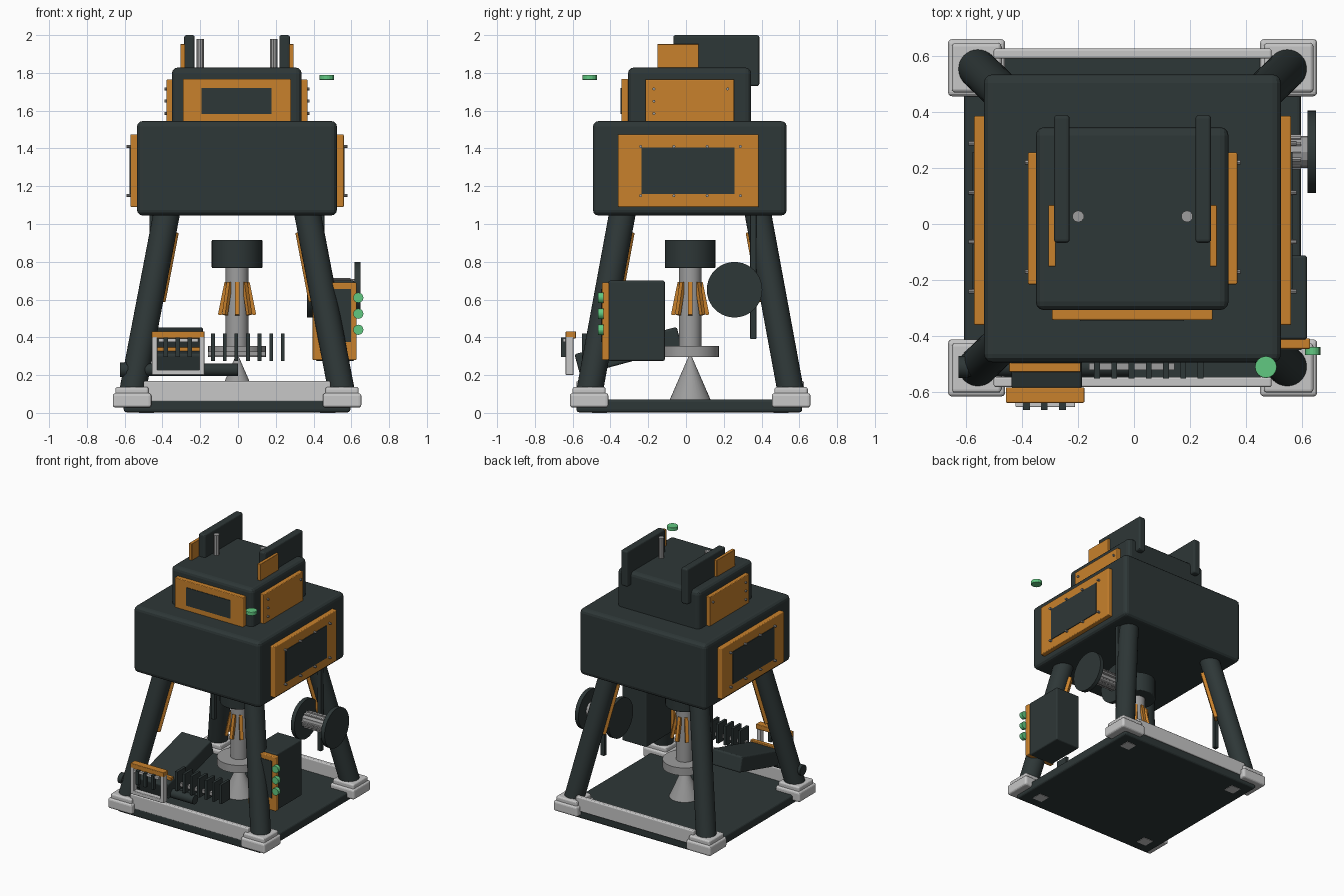
import bpy, math
from mathutils import Vector, Matrix

cube = bpy.data.objects.get("Cube")
if cube:
    bpy.data.objects.remove(cube, do_unlink=True)


def material(name, rgb):
    m = bpy.data.materials.new(name)
    m.use_nodes = True
    m.diffuse_color = (*rgb, 1)
    m.node_tree.nodes["Principled BSDF"].inputs["Base Color"].default_value = (*rgb, 1)
    return m


DARK = material("dark slate", (0.027, 0.038, 0.038))
ORANGE = material("orange", (0.58, 0.22, 0.025))
PALE = material("pale grey", (0.57, 0.57, 0.57))
GREY = material("mid grey", (0.34, 0.34, 0.34))
GREEN = material("green", (0.12, 0.58, 0.22))
CX, CY = -0.005, 0.022     # centre of the tower


def finish(o, name, mat, bevel=0):
    o.name = name
    o.data.materials.append(mat)
    if bevel:
        b = o.modifiers.new("bevel", 'BEVEL')
        b.width = bevel
        b.segments = 3
    return o


def box(name, mat, x, y, z, bevel=0, tilt=0):
    """Box from (min, max) pairs, optionally tilted about x."""
    spans = (x, y, z)
    bpy.ops.mesh.primitive_cube_add(size=1, location=[(a + b) / 2 for a, b in spans],
                                    rotation=(tilt, 0, 0))
    o = bpy.context.object
    o.data.transform(Matrix.Diagonal([b - a for a, b in spans] + [1]))
    return finish(o, name, mat, bevel)


def rod(name, mat, start, end, r, r2=None, sides=32, bevel=0):
    """Cylinder or cone between two points."""
    a, b = Vector(start), Vector(end)
    d = b - a
    bpy.ops.mesh.primitive_cone_add(vertices=sides, radius1=r, radius2=r if r2 is None else r2,
                                    depth=d.length, location=(a + b) / 2,
                                    rotation=d.to_track_quat('Z', 'Y').to_euler())
    o = bpy.context.object
    if sides > 16:
        bpy.ops.object.shade_smooth_by_angle(angle=math.radians(35))
    return finish(o, name, mat, bevel)


def mirror_x(s, a, b):
    """Span at distance a..b from the centre plane on side s."""
    return tuple(sorted((CX + s * a, CX + s * b)))


# Base plate, rails, feet and legs
box("base_plate", DARK, (-0.605, 0.595), (-0.58, 0.615), (0.003, 0.072), 0.015)
for name, y in (("front_rail", -0.563), ("back_rail", 0.607)):
    box(name, PALE, (-0.5, 0.49), (y - 0.018, y + 0.018), (0.06, 0.168), 0.008)
for sx in (-1, 1):
    for sy in (-1, 1):
        tag = ("front" if sy < 0 else "back") + ("_left" if sx > 0 else "_right")
        fx, fy = CX + sx * 0.556, CY + sy * 0.535
        box("foot_" + tag, PALE, (fx - 0.102, fx + 0.102), (fy - 0.102, fy + 0.102), (0.028, 0.105), 0.015)
        box("foot_cap_" + tag, PALE, (fx - 0.088, fx + 0.088), (fy - 0.088, fy + 0.088), (0.09, 0.137), 0.012)
        px, py = CX + sx * 0.48, CY + sy * 0.48
        box("under_pad_" + tag, PALE, (px - 0.04, px + 0.04), (py - 0.04, py + 0.04), (0, 0.01))
        low = Vector((fx, fy, 0.1))
        high = Vector((CX + sx * 0.372, CY + sy * 0.358, 1.06))
        rod("leg_" + tag, DARK, low, high, 0.07)
        # Orange strip on the inner side of the leg
        axis = (high - low).normalized()
        inward = Vector((-sx, -sy, 0))
        inward = (inward - axis * inward.dot(axis)).normalized()
        strip = box("leg_strip_" + tag, ORANGE, (-0.03, 0.03), (-0.014, 0.014), (-0.19, 0.19), 0.004)
        turn = Matrix((inward.cross(axis), inward, axis)).transposed().to_4x4()
        strip.matrix_world = Matrix.Translation(low.lerp(high, 0.72) + inward * 0.074) @ turn

# Main housing and upper housing
box("main_housing", DARK, (-0.535, 0.524), (-0.493, 0.533), (1.045, 1.545), 0.03)
box("upper_housing", DARK, (-0.35, 0.337), (-0.307, 0.345), (1.5, 1.828), 0.03)
box("front_panel", ORANGE, (-0.292, 0.28), (-0.342, -0.3), (1.53, 1.768), 0.005)
box("front_window", DARK, (-0.193, 0.178), (-0.346, -0.339), (1.583, 1.72))

# Side panels, windows, bolts, fins and hanging straps
for s, tag in ((-1, "right"), (1, "left")):
    box("main_panel_" + tag, ORANGE, mirror_x(s, 0.51, 0.565), (-0.36, 0.385), (1.09, 1.475), 0.006)
    box("main_window_" + tag, DARK, mirror_x(s, 0.563, 0.57), (-0.235, 0.257), (1.16, 1.405))
    for i in range(4):
        for z in (1.15, 1.41):
            y = -0.24 + i * 0.176
            rod(f"main_bolt_{tag}", GREY, (CX + s * 0.56, y, z), (CX + s * 0.584, y, z), 0.008, sides=8)
    box("upper_panel_" + tag, ORANGE, mirror_x(s, 0.33, 0.373), (-0.215, 0.255), (1.53, 1.765), 0.005)
    for z in (1.585, 1.65, 1.715):
        for y in (-0.17, 0.22):
            if y < 0 or z > 1.7:
                rod(f"upper_bolt_{tag}", GREY, (CX + s * 0.37, y, z), (CX + s * 0.384, y, z), 0.008, sides=8)
    box("fin_" + tag, DARK, mirror_x(s, 0.224, 0.28), (-0.067, 0.388), (1.73, 2.0), 0.012)
    box("fin_plate_" + tag, ORANGE, mirror_x(s, 0.275, 0.3), (-0.152, 0.067), (1.75, 1.952), 0.003)
    rod("antenna_" + tag, GREY, (CX + s * 0.194, 0.027, 1.8), (CX + s * 0.194, 0.027, 1.98), 0.021, sides=10)
    box("strap_" + tag, DARK, mirror_x(s, 0.43, 0.463), (0.34, 0.372), (0.39, 1.06), 0.004)

# Floating green beacon
rod("beacon", GREEN, (0.47, -0.51, 1.762), (0.47, -0.51, 1.79), 0.039, sides=16, bevel=0.004)

# Central drill column
rod("drill_motor", DARK, (CX, CY, 0.767), (CX, CY, 0.916), 0.134, bevel=0.005)
rod("drill_shaft", GREY, (CX, CY, 0.3), (CX, CY, 0.78), 0.06)
rod("drill_flange", GREY, (CX, CY, 0.296), (CX, CY, 0.354), 0.153)
rod("drill_tip", GREY, (CX, CY, 0.07), (CX, CY, 0.3), 0.108, 0.008)
for i in range(8):
    a = i * math.pi / 4
    finger = box("drill_finger", ORANGE, (-0.01, 0.01), (-0.012, 0.012), (-0.088, 0.088))
    finger.matrix_world = (Matrix.Translation((CX, CY, 0.605)) @ Matrix.Rotation(a, 4, 'Z')
                           @ Matrix.Translation((0.074, 0, 0)) @ Matrix.Rotation(-0.2, 4, 'Y'))

# Control box with screen and buttons
box("control_box", DARK, (0.41, 0.617), (-0.412, -0.112), (0.275, 0.7), 0.01)
box("control_panel", ORANGE, (0.395, 0.628), (-0.445, -0.408), (0.28, 0.69), 0.006)
box("control_screen", DARK, (0.43, 0.597), (-0.449, -0.442), (0.375, 0.655))
for z in (0.44, 0.525, 0.61):
    rod("control_button", GREEN, (0.637, -0.466, z), (0.637, -0.438, z), 0.027, sides=16)

# Cable reel
for x in (0.365, 0.618):
    rod("reel_disc", DARK, (x, 0.257, 0.652), (x + 0.03, 0.257, 0.652), 0.147, sides=40)
rod("reel_hub", GREY, (0.38, 0.257, 0.652), (0.63, 0.257, 0.652), 0.057, sides=12)
for i in range(12):
    a = i * math.pi / 6
    y, z = 0.257 + 0.055 * math.cos(a), 0.652 + 0.055 * math.sin(a)
    rod("reel_rib", GREY, (0.39, y, z), (0.595, y, z), 0.008, sides=6)

# Sloping feed arm and roller
box("feed_arm", DARK, (-0.437, -0.185), (-0.585, -0.025), (0.27, 0.385), 0.012, tilt=0.262)
box("arm_band", ORANGE, (-0.445, -0.19), (-0.527, -0.495), (0.27, 0.348), 0.004)
rod("roller", DARK, (-0.6, -0.51, 0.228), (0, -0.51, 0.228), 0.034)
rod("roller_cap", DARK, (-0.625, -0.51, 0.228), (-0.59, -0.51, 0.228), 0.039)

# Intake frame with teeth
for x in (-0.455, -0.205):
    box("intake_post", PALE, (x, x + 0.028), (-0.637, -0.595), (0.2, 0.405), 0.004)
box("intake_sill", PALE, (-0.455, -0.177), (-0.637, -0.595), (0.2, 0.228), 0.004)
box("intake_header", ORANGE, (-0.457, -0.177), (-0.637, -0.582), (0.395, 0.432), 0.004)
box("intake_bar", PALE, (-0.422, -0.21), (-0.652, -0.63), (0.375, 0.395), 0.003)
for x in (-0.383, -0.32, -0.255):
    box("intake_tooth", DARK, (x - 0.012, x + 0.012), (-0.662, -0.636), (0.295, 0.4))

# Row of sorting slats
box("slat_bar", GREY, (-0.16, 0.145), (-0.52, -0.495), (0.3, 0.325))
for i in range(7):
    x = -0.132 + i * 0.0615
    box("slat", DARK, (x - 0.01, x + 0.01), (-0.55, -0.45), (0.275, 0.42))
